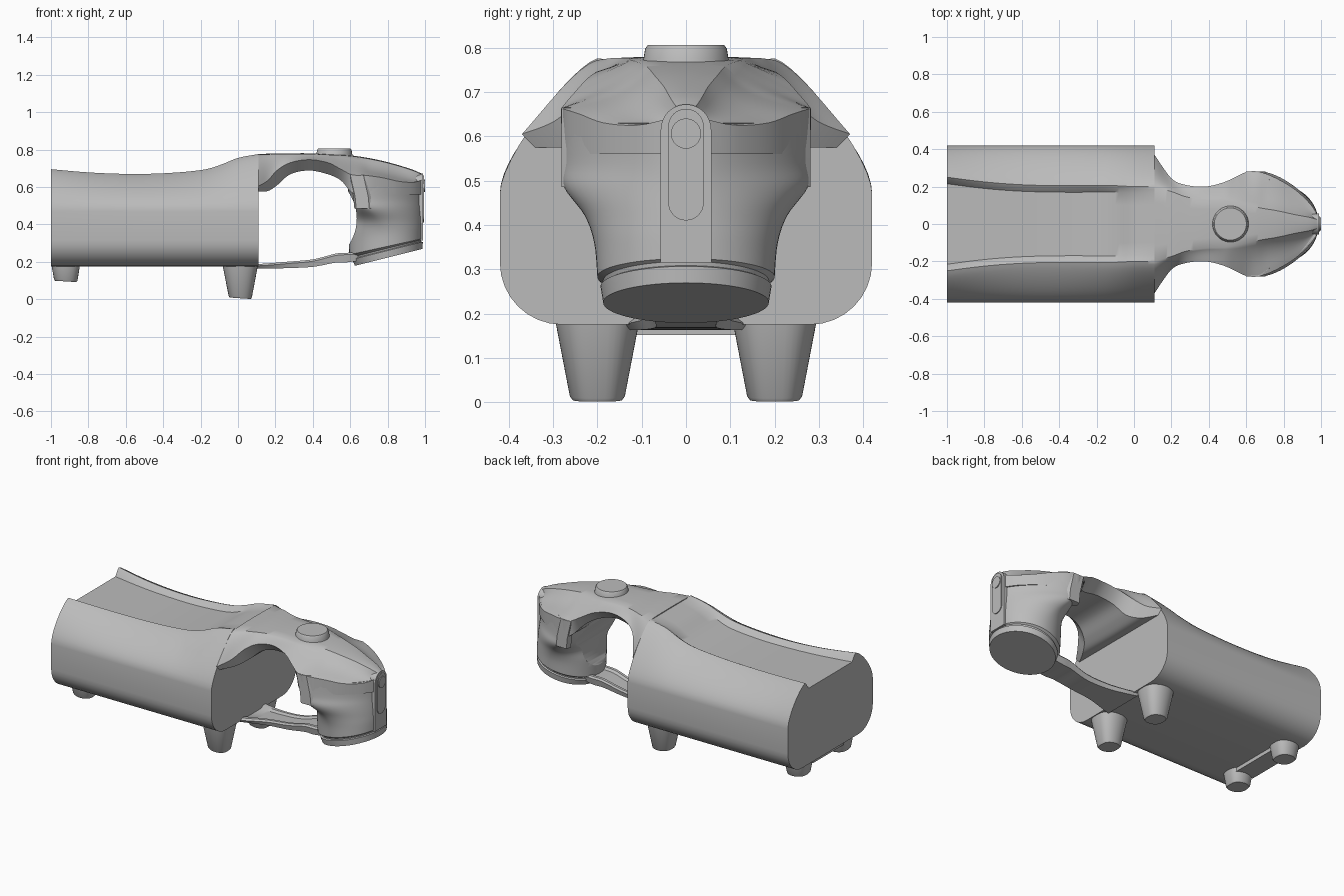
import bpy, bmesh, math
from mathutils import Vector

old = bpy.data.objects.get("Cube")
if old:
    bpy.data.objects.remove(old, do_unlink=True)

grey = bpy.data.materials.new("plain grey")
grey.use_nodes = True
GREY = (0.5, 0.5, 0.5, 1)
grey.diffuse_color = GREY
grey.node_tree.nodes["Principled BSDF"].inputs["Base Color"].default_value = GREY


def finish(name, bm, angle=35):
    bmesh.ops.recalc_face_normals(bm, faces=bm.faces[:])
    mesh = bpy.data.meshes.new(name)
    bm.to_mesh(mesh)
    bm.free()
    obj = bpy.data.objects.new(name, mesh)
    bpy.context.collection.objects.link(obj)
    mesh.materials.append(grey)
    bpy.ops.object.select_all(action="DESELECT")
    obj.select_set(True)
    bpy.context.view_layer.objects.active = obj
    bpy.ops.object.shade_smooth_by_angle(angle=math.radians(angle))
    return obj


def loft(name, rings, angle=35):
    """Skin a row of equal closed rings and cap both ends."""
    bm = bmesh.new()
    rows = [[bm.verts.new(p) for p in ring] for ring in rings]
    n = len(rows[0])
    for a, b in zip(rows, rows[1:]):
        for i in range(n):
            j = (i + 1) % n
            bm.faces.new((a[i], a[j], b[j], b[i]))
    bm.faces.new(rows[0])
    bm.faces.new(rows[-1])
    return finish(name, bm, angle)


def dense(rows, steps=5):
    """Smoothly interpolate rows of numbers."""
    out = []
    for i in range(len(rows) - 1):
        p = [Vector(rows[max(0, min(len(rows) - 1, i + k))]) for k in (-1, 0, 1, 2)]
        for s in range(steps):
            t = s / steps
            out.append(p[1] + (p[2] - p[0]) * t / 2
                       + (p[0] * 2 - p[1] * 5 + p[2] * 4 - p[3]) * t * t / 2
                       + (p[1] * 3 - p[0] - p[2] * 3 + p[3]) * t ** 3 / 2)
    return out + [Vector(rows[-1])]


def section(x, half):
    """Mirror a half outline, which starts and ends on the centre line."""
    return [(x, y, z) for y, z in half] + [(x, -y, z) for y, z in half[-2:0:-1]]


def curve(p0, p1, p2, p3, n):
    pts = []
    for i in range(n + 1):
        t = i / n
        u = 1 - t
        w = (u ** 3, 3 * u * u * t, 3 * u * t * t, t ** 3)
        pts.append(tuple(sum(k * p[c] for k, p in zip(w, (p0, p1, p2, p3))) for c in (0, 1)))
    return pts


# Main body: x, ridge half width, ridge height, trough height
rings = []
for x, ry, rz, tz in dense([
        (-1, .25, .695, .65), (-.8, .225, .678, .645), (-.6, .21, .67, .643),
        (-.4, .205, .673, .645), (-.2, .205, .69, .66), (-.1, .205, .716, .69),
        (0, .2, .755, .74), (.11, .2, .776, .77)]):
    half = [(0, tz), (ry * .5, tz), (ry - .035, tz), (ry - .012, rz - (rz - tz) * .25)]
    half += curve((ry, rz), (ry + .06, rz - .02), (.42, .55), (.42, .47), 12)
    half += [(.28 + .14 * math.cos(a * math.pi / 16), .315 - .14 * math.sin(a * math.pi / 16))
             for a in range(9)]
    rings.append(section(x, half + [(0, .175)]))
loft("main_body", rings)

# Roof over the opening and nose:
# x, ridge half width, top height, edge half width, edge height, under half width, under height
rings = []
for x, ry, rz, w, ez, u, uz in dense([
        (.11, .2, .776, .37, .605, .34, .575), (.16, .185, .778, .295, .635, .25, .578),
        (.21, .17, .78, .235, .69, .18, .61), (.28, .145, .78, .208, .73, .15, .668),
        (.38, .13, .78, .2, .746, .14, .688), (.48, .125, .776, .223, .73, .15, .668),
        (.55, .115, .773, .255, .695, .2, .635), (.61, .1, .768, .28, .665, .27, .57),
        (.68, .085, .758, .277, .662, .277, .56), (.77, .07, .74, .24, .65, .24, .56),
        (.86, .05, .716, .185, .63, .185, .56), (.94, .035, .69, .11, .625, .11, .56),
        (.988, .02, .668, .04, .64, .04, .56)]):
    sag = .02 + .05 * max(0, min(1, (x - .5) / .2))
    top = curve((ry, rz - .004), (ry + (w - ry) * .3, rz - sag),
                (ry + (w - ry) * .7, ez + (rz - ez) * .35 - sag * .2), (w, ez), 8)
    rings.append(section(x, [(0, rz), (ry * .6, rz - .001)] + top + [(u, uz), (0, uz)]))
loft("roof", rings)

# Nose: height, centre x, front reach, back reach, half width, roundness, tilt
levels = [(.225, .81, .177, .185, .187, 2, .25), (.262, .806, .182, .195, .193, 2, .25),
          (.266, .805, .174, .186, .185, 2, .25), (.275, .805, .175, .187, .187, 2, .25)]
levels += dense([(.285, .8, .187, .205, .2, 2, .22), (.36, .79, .198, .195, .207, 1.9, .08),
                 (.42, .76, .228, .15, .228, 1.75, 0), (.485, .7, .287, .1, .275, 1.55, 0),
                 (.54, .665, .322, .07, .28, 1.5, 0), (.63, .65, .337, .07, .28, 1.5, 0)])
rings = []
for z, cx, front, back, w, n, tilt in levels:
    ring = []
    for i in range(64):
        a = math.tau * i / 64
        c, s = math.cos(a), math.sin(a)
        e = n if c > 0 else 2
        dx = math.copysign(abs(c) ** (2 / e), c) * (front if c > 0 else back)
        y = math.copysign(abs(s) ** (2 / e), s) * w
        ring.append((cx + dx, y, z + tilt * (cx + dx - .81)))
    rings.append(ring)
nose = loft("nose", rings, 30)

# Round opening cut through the back of the nose
bm = bmesh.new()
bmesh.ops.create_cone(bm, cap_ends=True, segments=64, radius1=.25, radius2=.25, depth=2)
bmesh.ops.rotate(bm, verts=bm.verts, matrix=Vector((0, 0, 1)).rotation_difference(
    Vector((0, 1, 0))).to_matrix())
bmesh.ops.translate(bm, verts=bm.verts, vec=(.385, 0, .43))
cutter = finish("opening_cutter", bm)
cutter.hide_render = True
cutter.hide_set(True)
cut = nose.modifiers.new("opening", "BOOLEAN")
cut.operation = "DIFFERENCE"
cut.object = cutter
cut.solver = "EXACT"
bpy.context.view_layer.objects.active = nose
bpy.ops.object.modifier_apply(modifier=cut.name)
bpy.data.objects.remove(cutter, do_unlink=True)

# Cheek fins and their raised vent plates
for side, tag in ((1, "left"), (-1, "right")):
    fin = [(.61, .25), (.62, .281), (.69, .281), (.745, .235), (.7, .2)]
    loft(tag + "_cheek_fin", [[(x + dx, y * side, z) for x, y in fin]
                              for z, dx in ((.485, .012), (.55, .006), (.665, -.02))])
    vent = [(.715, .262), (.75, .235), (.748, .225), (.71, .25)]
    loft(tag + "_cheek_vent", [[(x + dx, y * side, z) for x, y in vent]
                               for z, dx in ((.505, .01), (.645, -.01))])


# Front strip with its framed panel and lamp
def slot(name, w, z0, z1, x0, x1, round_base=True):
    arc = [(w * math.cos(a * math.pi / 16), w * math.sin(a * math.pi / 16)) for a in range(17)]
    pts = [(y, z1 - w + z) for y, z in arc]
    pts += [(-y, z0 + w - z) for y, z in arc] if round_base else [(-w, z0), (w, z0)]
    loft(name, [[(x, y, z) for y, z in pts] for x in (x0, x1)])


slot("front_strip", .057, .315, .672, .9, .99, False)
slot("front_panel", .04, .41, .662, .95, .995)
slot("front_lamp", .034, .572, .64, .95, 1)


# Round parts
def cone(name, x, y, rows, sides=48):
    loft(name, [[(x + r * math.cos(math.tau * i / sides), y + r * math.sin(math.tau * i / sides), z)
                 for i in range(sides)] for r, z in rows])


cone("roof_cap", .515, 0, [(.1, .76), (.096, .775), (.092, .798), (.086, .806)])


# Feet: tapered, with slightly sloping soles
def foot(name, x, y, top, sole, z0, slope):
    rings = []
    for r, z, tilt in ((top, .2, 0), (sole, z0 + .008, slope), (sole - .006, z0, slope)):
        ring = []
        for i in range(40):
            a = math.tau * i / 40
            c, s = math.cos(a), math.sin(a)
            dx = math.copysign(abs(c) ** .7, c) * r[0] if isinstance(r, tuple) else c * r
            ring.append((x + dx, y + math.copysign(abs(s) ** .7, s) * r, z - tilt * dx))
        rings.append(ring)
    loft(name, rings)


for side, tag in ((1, "left"), (-1, "right")):
    foot(tag + "_front_foot", .012, .2 * side, .098, .062, .005, .07)
    foot(tag + "_rear_foot", -.921, .2 * side, .079, .063, .095, .06)


# Plate joining the rear feet
loft("rear_foot_bar", [[(x, y, z) for y, z in ((-.15, .152), (.15, .152), (.15, .18), (-.15, .18))]
                       for x in (-.985, -.865)])

# Floor strut with raised side rails: x, half width, bottom, top
rings = []
for x, w, lo, hi in dense([(.08, .14, .163, .188), (.14, .12, .163, .19), (.26, .085, .166, .2),
                           (.4, .075, .173, .213), (.52, .085, .195, .243),
                           (.58, .09, .197, .248), (.68, .09, .21, .25)]):
    mid = hi - .012
    rings.append(section(x, [(0, mid), (w * .55, mid), (w * .7, hi), (w * .9, hi),
                             (w, hi - .01), (w * .9, lo), (0, lo)]))
loft("floor_strut", rings)
